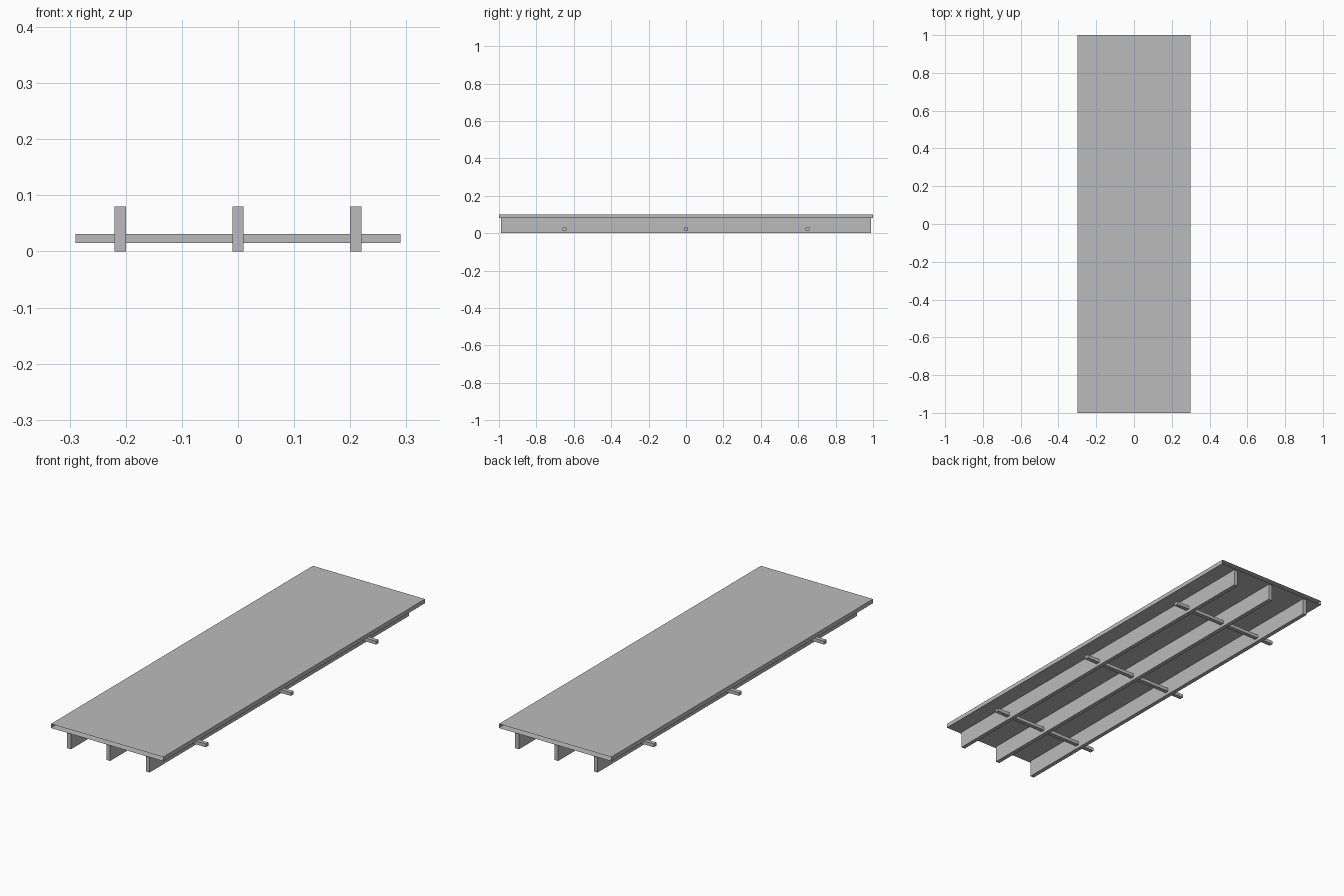
import bpy
import bmesh

cube = bpy.data.objects.get("Cube")
if cube:
    bpy.data.objects.remove(cube, do_unlink=True)

grey = bpy.data.materials.new("plain_grey")
grey.use_nodes = True
colour = (0.5, 0.5, 0.5, 1)
grey.diffuse_color = colour
grey.node_tree.nodes["Principled BSDF"].inputs["Base Color"].default_value = colour


def box(name, centre, size, open_ends=False):
    """Box by centre and size; open_ends leaves the two y faces off."""
    bm = bmesh.new()
    bmesh.ops.create_cube(bm, size=1)
    if open_ends:
        ends = [f for f in bm.faces if abs(f.normal.y) > 0.9]
        bmesh.ops.delete(bm, geom=ends, context="FACES_ONLY")
    bmesh.ops.scale(bm, vec=size, verts=bm.verts)
    bmesh.ops.translate(bm, vec=centre, verts=bm.verts)
    mesh = bpy.data.meshes.new(name)
    bm.to_mesh(mesh)
    bm.free()
    mesh.materials.append(grey)
    obj = bpy.data.objects.new(name, mesh)
    bpy.context.collection.objects.link(obj)
    return obj


# Thin deck, hollow and open at its short ends
box("deck", (0, 0, 0.09), (0.6, 2, 0.02), open_ends=True)

# Long upright beams under the deck
for side, x in (("right", -0.21), ("middle", 0), ("left", 0.21)):
    box(side + "_beam", (x, 0, 0.04), (0.02, 1.98, 0.08))

# Cross bars passing through the beams
for place, y in (("front", -0.65), ("middle", 0), ("back", 0.65)):
    box(place + "_cross_bar", (0, y, 0.023), (0.58, 0.02, 0.016))
